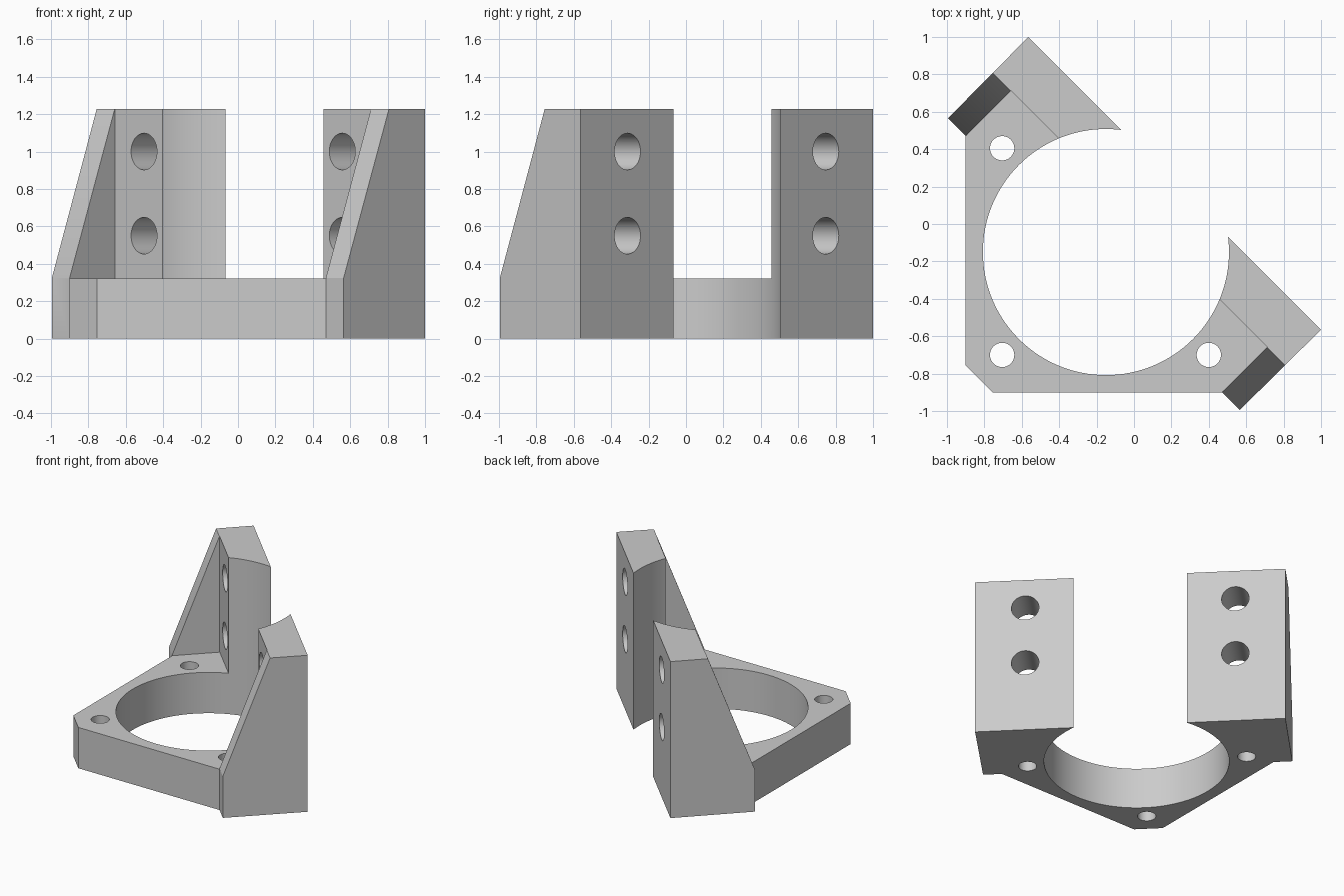
import bpy
import bmesh
from math import pi, radians, sqrt
from mathutils import Matrix, Vector

if "Cube" in bpy.data.objects:
    bpy.data.objects.remove(bpy.data.objects["Cube"], do_unlink=True)

ROOT2 = sqrt(2)
DIAGONAL = Matrix.Rotation(pi / 4, 4, "Z")   # local x runs out through the uprights
HEIGHT = 1.227
PLATE = 0.32


def to_object(name, bm):
    bmesh.ops.recalc_face_normals(bm, faces=bm.faces)
    mesh = bpy.data.meshes.new(name)
    bm.to_mesh(mesh)
    bm.free()
    obj = bpy.data.objects.new(name, mesh)
    bpy.context.collection.objects.link(obj)
    return obj


def prism(name, points, sweep, matrix=Matrix()):
    """Extrude a closed outline of 3D points along the sweep vector."""
    bm = bmesh.new()
    face = bm.faces.new([bm.verts.new(p) for p in points])
    grown = bmesh.ops.extrude_face_region(bm, geom=[face], use_keep_orig=True)
    top = [g for g in grown["geom"] if isinstance(g, bmesh.types.BMVert)]
    bmesh.ops.translate(bm, verts=top, vec=Vector(sweep))
    bmesh.ops.transform(bm, matrix=matrix, verts=bm.verts)
    return to_object(name, bm)


def cylinder(name, radius, length, segments, matrix):
    bm = bmesh.new()
    bmesh.ops.create_cone(bm, cap_ends=True, segments=segments, radius1=radius,
                          radius2=radius, depth=length, matrix=matrix)
    return to_object(name, bm)


def diagonal_cutter(name, profile, half_width):
    """Cutter with a (distance, height) profile, swept across the diagonal."""
    points = [(d / ROOT2, -half_width / ROOT2, z) for d, z in profile]
    return prism(name, points, (0, ROOT2 * half_width, 0), DIAGONAL)


def cut(body, cutter):
    mod = body.modifiers.new(cutter.name, "BOOLEAN")
    mod.operation = "DIFFERENCE"
    mod.solver = "EXACT"
    mod.object = cutter
    bpy.context.view_layer.objects.active = body
    bpy.ops.object.modifier_apply(modifier=mod.name)
    bpy.data.objects.remove(cutter, do_unlink=True)


# Full-height blank: half the plan outline, mirrored over the x = y diagonal
half = [(-0.755, -0.9), (0.47, -0.9), (0.565, -0.995), (1, -0.565)]
outline = half + [(y, x) for x, y in reversed(half)]
bracket = prism("mounting_bracket", [(x, y, 0) for x, y in outline], (0, 0, HEIGHT))

# Large round bore
cut(bracket, cylinder("bore", 0.658, 4, 128, Matrix.Translation((-0.15, -0.15, 0))))

# Open space above the plate, between the two side gussets
cut(bracket, diagonal_cutter("plate_clearance",
    [(-3, PLATE), (0.055, PLATE), (0.055, 2), (-3, 2)], 1.37))

# Sloping front edge of both gussets
cut(bracket, diagonal_cutter("gusset_slope",
    [(-3, 0.325), (-0.43, 0.325), (0.104, 1.325), (-3, 1.325)], 3))

# Vertical screw holes through the plate
for x, y in [(-0.705, 0.405), (-0.705, -0.7), (0.4, -0.7)]:
    cut(bracket, cylinder("plate_hole", 0.065, 2, 48, Matrix.Translation((x, y, 0))))

# Two horizontal screw holes through each upright
for side in (-1, 1):
    for z in (0.55, 1.0):
        place = (DIAGONAL @ Matrix.Translation((0.17, side * 1.06 / ROOT2, z))
                 @ Matrix.Rotation(pi / 2, 4, "Y"))
        cut(bracket, cylinder("upright_hole", 0.098, 0.8, 48, place))

# Single grey finish
grey = bpy.data.materials.new("light_grey")
grey.use_nodes = True
colour = (0.6, 0.6, 0.6, 1)
grey.diffuse_color = colour
grey.node_tree.nodes["Principled BSDF"].inputs["Base Color"].default_value = colour
bracket.data.materials.clear()
bracket.data.materials.append(grey)

# Smooth curved walls, crisp edges
bpy.ops.object.select_all(action="DESELECT")
bracket.select_set(True)
bpy.context.view_layer.objects.active = bracket
bpy.ops.object.shade_smooth_by_angle(angle=radians(25))
